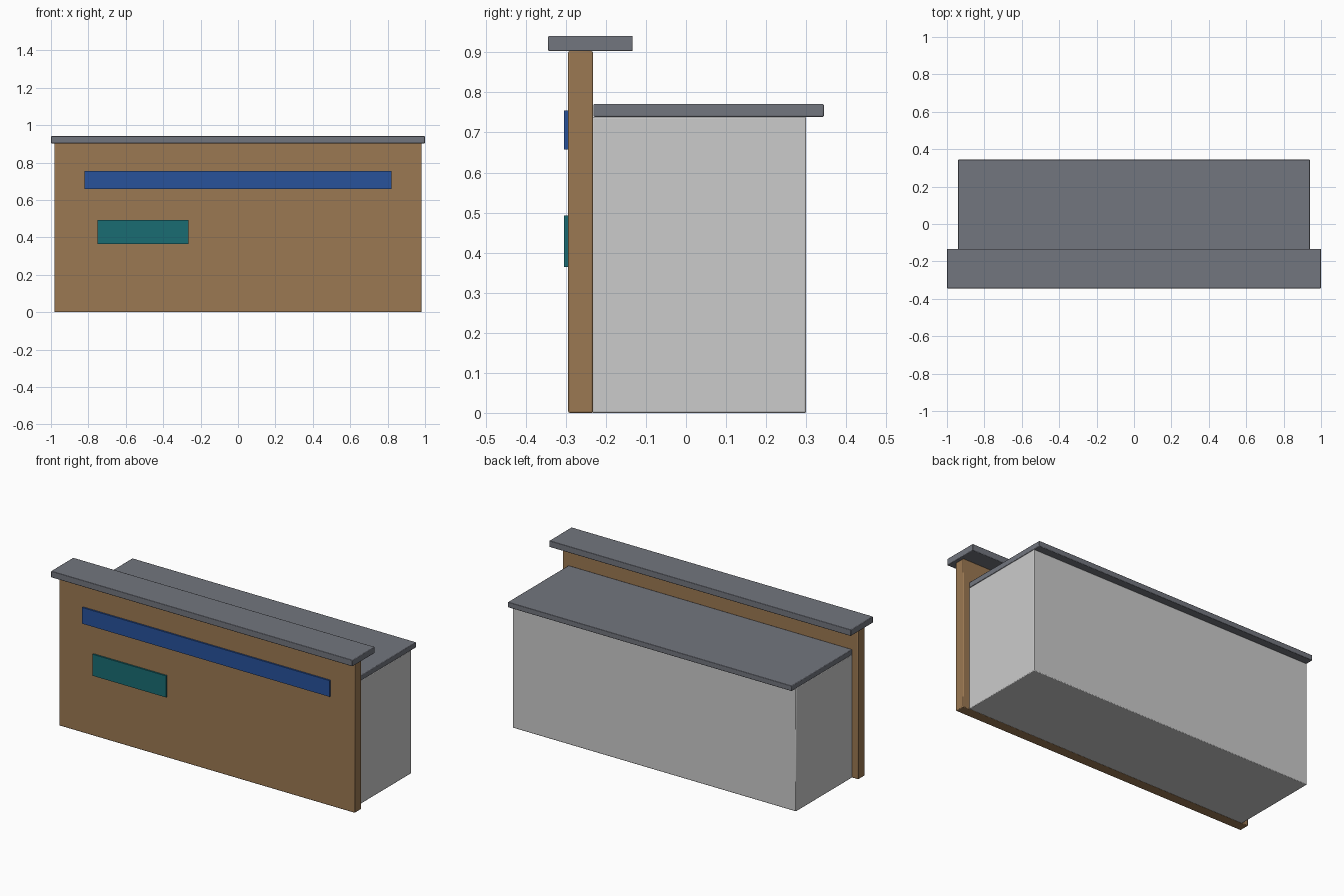
import bpy

if "Cube" in bpy.data.objects:
    bpy.data.objects.remove(bpy.data.objects["Cube"])


def material(name, rgb):
    m = bpy.data.materials.new(name)
    m.diffuse_color = (*rgb, 1)
    m.use_nodes = True
    m.node_tree.nodes["Principled BSDF"].inputs["Base Color"].default_value = m.diffuse_color
    return m


def box(name, x, y, z, mat, bevel=0.0):
    """Box spanning the given (min, max) ranges, with optional softened edges."""
    spans = (x, y, z)
    bpy.ops.mesh.primitive_cube_add(size=1, location=[(a + b) / 2 for a, b in spans])
    ob = bpy.context.object
    ob.name = name
    ob.scale = [b - a for a, b in spans]
    bpy.ops.object.transform_apply(location=False, rotation=False, scale=True)
    ob.data.materials.append(mat)
    if bevel:
        mod = ob.modifiers.new("soft_edges", "BEVEL")
        mod.width = bevel
        mod.segments = 2
        bpy.ops.object.shade_smooth_by_angle()
    return ob


wood = material("wood", (0.33, 0.19, 0.085))
slate = material("slate", (0.17, 0.18, 0.21))
pale = material("pale_grey", (0.63, 0.63, 0.64))
blue = material("blue", (0.021, 0.084, 0.33))
teal = material("teal", (0.01, 0.15, 0.17))

# Counter body and its lower work surface
box("counter_body", (-0.94, 0.94), (-0.235, 0.30), (0, 0.739), pale, 0.004)
box("worktop", (-0.941, 0.941), (-0.231, 0.344), (0.739, 0.771), slate, 0.003)

# Tall front panel with the raised ledge on top
box("front_panel", (-0.981, 0.981), (-0.294, -0.232), (0, 0.903), wood, 0.004)
box("upper_ledge", (-1.0, 1.0), (-0.344, -0.133), (0.903, 0.941), slate, 0.003)

# Coloured strips on the front
box("accent_strip", (-0.821, 0.821), (-0.304, -0.292), (0.658, 0.755), blue)
box("sign_plate", (-0.752, -0.265), (-0.304, -0.292), (0.364, 0.493), teal)
